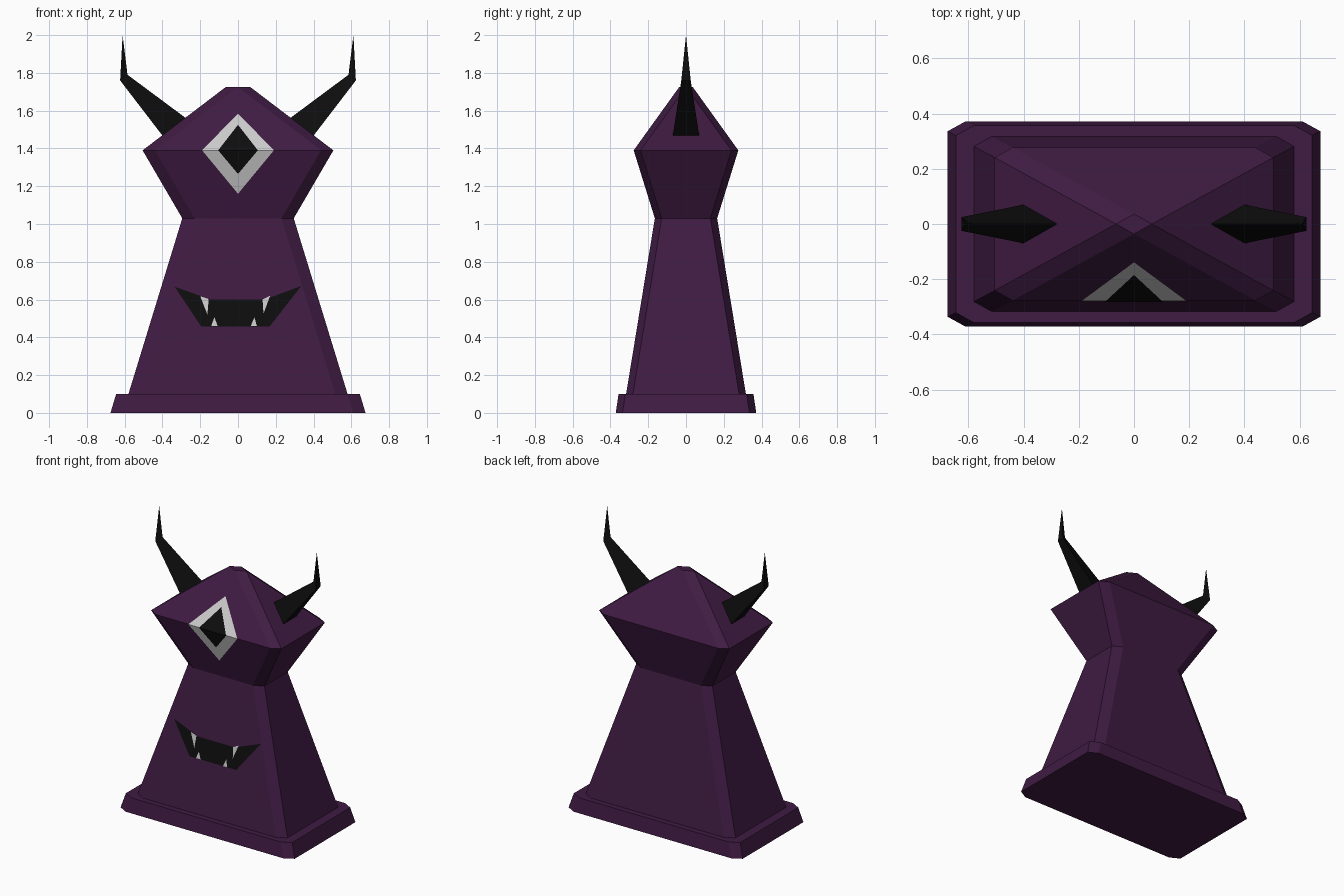
import bpy, bmesh

if "Cube" in bpy.data.objects:
    bpy.data.objects.remove(bpy.data.objects["Cube"])

CX, CY = 0.065, 0.036  # corner chamfer, same at every height


def material(name, rgb):
    m = bpy.data.materials.new(name)
    m.diffuse_color = (*rgb, 1)
    m.use_nodes = True
    m.node_tree.nodes["Principled BSDF"].inputs["Base Color"].default_value = m.diffuse_color
    return m


PURPLE = material("dark_purple", (0.05, 0.011, 0.055))
BLACK = material("black", (0.004, 0.004, 0.004))
WHITE = material("white", (0.75, 0.75, 0.75))


def finish(name, bm, mat):
    bmesh.ops.remove_doubles(bm, verts=bm.verts, dist=0.0005)
    mesh = bpy.data.meshes.new(name)
    bm.to_mesh(mesh)
    bm.free()
    mesh.materials.append(mat)
    obj = bpy.data.objects.new(name, mesh)
    bpy.context.collection.objects.link(obj)
    return obj


def ring(bm, hx, hy, z):
    ix, iy = hx - CX, hy - CY
    pts = [(hx, -iy), (hx, iy), (ix, hy), (-ix, hy),
           (-hx, iy), (-hx, -iy), (-ix, -hy), (ix, -hy)]
    return [bm.verts.new((x, y, z)) for x, y in pts]


def loft(name, rows, bottom=False, top=False):
    """Stack chamfered rectangles given as (half x, half y, z)."""
    bm = bmesh.new()
    rings = [ring(bm, *r) for r in rows]
    for a, b in zip(rings, rings[1:]):
        for i in range(8):
            j = (i + 1) % 8
            bm.faces.new((a[i], a[j], b[j], b[i]))
    if bottom:
        bm.faces.new(rings[0][::-1])
    if top:
        bm.faces.new(rings[-1])
    return finish(name, bm, PURPLE)


# Plinth, tapered body and pointed head
foot, neck = (0.58, 0.317, 0.1), (0.295, 0.165, 1.03)
brow, crown = (0.505, 0.277, 1.39), (CX, CY, 1.725)
loft("plinth", [(0.675, 0.372, 0), (0.645, 0.357, 0.1), foot], bottom=True)
loft("body", [foot, neck])
loft("head", [neck, brow, crown], top=True)


def front_y(z):
    """Y of the front surface at height z."""
    rows = [foot, neck, brow, crown]
    for (_, y0, z0), (_, y1, z1) in zip(rows, rows[1:]):
        if z <= z1:
            return -(y0 + (y1 - y0) * (z - z0) / (z1 - z0))


def inlay(name, polys, mat, lift):
    """Flat shapes drawn as (x, z), laid on the front surface."""
    bm = bmesh.new()
    for poly in polys:
        bm.faces.new([bm.verts.new((x, front_y(z) - lift, z)) for x, z in poly])
    return finish(name, bm, mat)


# Eye, folded over the brow line
def diamond(w, top, low, mid=1.39):
    return [[(-w, mid), (w, mid), (0, top)], [(-w, mid), (0, low), (w, mid)]]


inlay("eye_white", diamond(0.19, 1.585, 1.16), WHITE, 0.002)
inlay("pupil", diamond(0.105, 1.525, 1.265), BLACK, 0.005)

# Mouth with fangs
inlay("mouth", [[(-0.335, 0.668), (-0.195, 0.458), (-0.145, 0.6)],
                [(-0.195, 0.458), (0.168, 0.458), (0.14, 0.6), (-0.145, 0.6)],
                [(0.168, 0.458), (0.335, 0.672), (0.14, 0.6)]], BLACK, 0.002)
inlay("fangs", [[(-0.2, 0.618), (-0.162, 0.52), (-0.155, 0.603)],
                [(0.13, 0.6), (0.135, 0.525), (0.17, 0.62)],
                [(-0.142, 0.459), (-0.107, 0.459), (-0.125, 0.507)],
                [(0.067, 0.459), (0.1, 0.459), (0.087, 0.507)]], WHITE, 0.004)


# Horns: triangular section, bent up at the end
for side, name in ((1, "horn_right"), (-1, "horn_left")):
    bm = bmesh.new()
    base = [(0.278, 0, 1.562), (0.4, 0.07, 1.468), (0.4, -0.07, 1.468)]
    bend = [(0.585, 0, 1.79), (0.624, 0.025, 1.76), (0.624, -0.025, 1.76)]
    a, b = ([bm.verts.new((side * x, y, z)) for x, y, z in p] for p in (base, bend))
    tip = bm.verts.new((side * 0.611, 0, 2.0))
    bm.faces.new(a)
    for i in range(3):
        j = (i + 1) % 3
        bm.faces.new((a[i], a[j], b[j], b[i]))
        bm.faces.new((b[i], b[j], tip))
    bmesh.ops.recalc_face_normals(bm, faces=bm.faces)
    finish(name, bm, BLACK)
